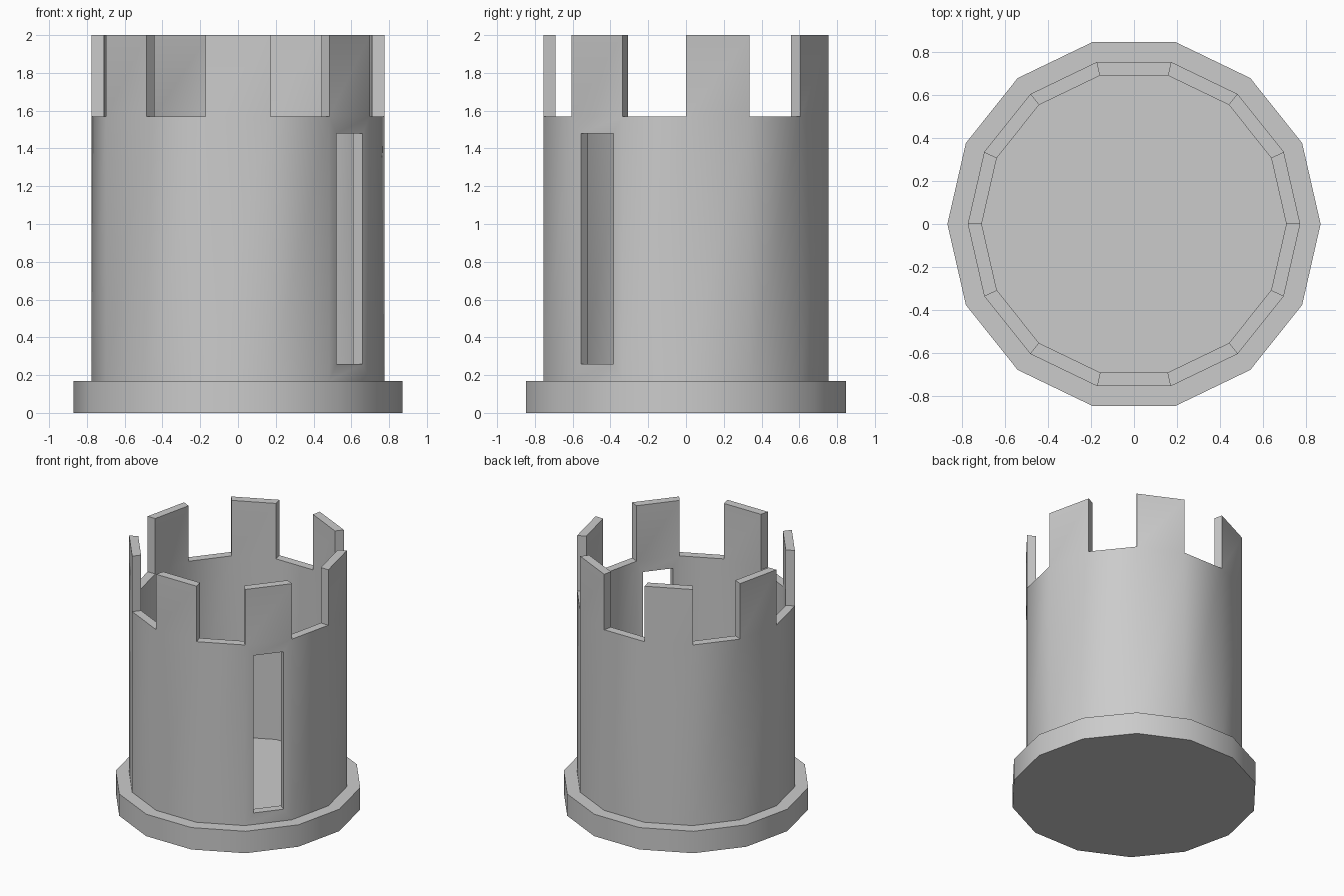
import bpy, bmesh
from math import cos, sin, pi, radians
from mathutils import Matrix

if "Cube" in bpy.data.objects:
    bpy.data.objects.remove(bpy.data.objects["Cube"])

SIDES = 14
R_BASE, R_OUT, R_IN = 0.87, 0.775, 0.71
Z_BASE, Z_WALL, Z_TOP = 0.17, 1.57, 2.0


def ring(bm, r, z):
    return [bm.verts.new((r * cos(2 * pi * i / SIDES), r * sin(2 * pi * i / SIDES), z))
            for i in range(SIDES)]


def bridge(bm, a, b):
    return [bm.faces.new((a[i], a[(i + 1) % SIDES], b[(i + 1) % SIDES], b[i]))
            for i in range(SIDES)]


def finish(bm, name):
    bmesh.ops.recalc_face_normals(bm, faces=bm.faces[:])
    me = bpy.data.meshes.new(name)
    bm.to_mesh(me)
    bm.free()
    ob = bpy.data.objects.new(name, me)
    bpy.context.collection.objects.link(ob)
    return ob


def smooth(ob):
    bpy.ops.object.select_all(action='DESELECT')
    ob.select_set(True)
    bpy.context.view_layer.objects.active = ob
    bpy.ops.object.shade_smooth_by_angle(angle=radians(30))


# Base plate
bm = bmesh.new()
low, high = ring(bm, R_BASE, 0), ring(bm, R_BASE, Z_BASE)
bridge(bm, low, high)
bm.faces.new(low)
bm.faces.new(high)
base = finish(bm, "base_plate")

# Tower wall, with every other rim segment raised into a merlon
bm = bmesh.new()
out_low, out_high = ring(bm, R_OUT, Z_BASE), ring(bm, R_OUT, Z_WALL)
in_low, in_high = ring(bm, R_IN, Z_BASE), ring(bm, R_IN, Z_WALL)
bridge(bm, out_low, out_high)
bridge(bm, in_high, in_low)
bridge(bm, in_low, out_low)
rim = bridge(bm, out_high, in_high)
bmesh.ops.recalc_face_normals(bm, faces=bm.faces[:])
for f in rim[::2]:
    cap = bmesh.ops.extrude_face_region(bm, geom=[f])
    for v in cap["geom"]:
        if isinstance(v, bmesh.types.BMVert):
            v.co.z = Z_TOP
    if f.is_valid:
        bmesh.ops.delete(bm, geom=[f], context='FACES_ONLY')
tower = finish(bm, "tower_wall")

# Window slot cutter, centred on the front right segment
bm = bmesh.new()
angle = 2 * pi * 12.5 / SIDES
bmesh.ops.create_cube(bm, size=1, matrix=(
    Matrix.Rotation(angle, 4, 'Z') @ Matrix.Translation((0.72, 0, 0.87))
    @ Matrix.Diagonal((0.3, 0.22, 1.22, 1))))
cutter = finish(bm, "window_cutter")
cutter.hide_render = True
cutter.hide_set(True)

mod = tower.modifiers.new("window", 'BOOLEAN')
mod.operation = 'DIFFERENCE'
mod.solver = 'EXACT'
mod.object = cutter
bpy.context.view_layer.objects.active = tower
bpy.ops.object.modifier_apply(modifier=mod.name)
bpy.data.objects.remove(cutter)

for ob in (base, tower):
    smooth(ob)
